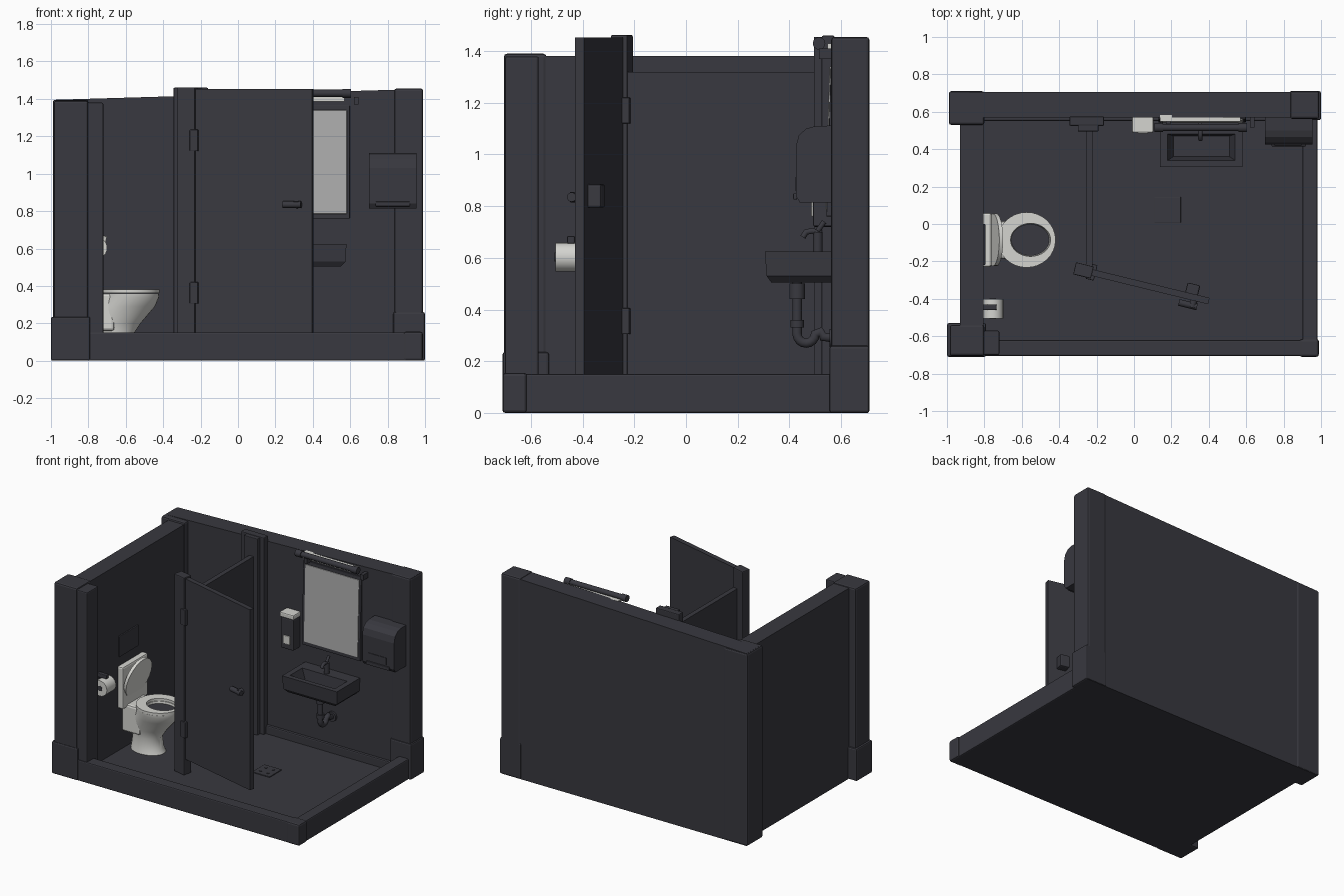
import bpy, bmesh, math
from mathutils import Vector, Matrix

if "Cube" in bpy.data.objects:
    bpy.data.objects.remove(bpy.data.objects["Cube"])


def material(name, r, g, b):
    m = bpy.data.materials.new(name)
    m.diffuse_color = (r, g, b, 1)
    m.use_nodes = True
    m.node_tree.nodes["Principled BSDF"].inputs["Base Color"].default_value = m.diffuse_color
    return m


DARK = material("charcoal", 0.040, 0.040, 0.050)
WHITE = material("ceramic_white", 0.66, 0.66, 0.63)
GLASS = material("mirror_grey", 0.42, 0.42, 0.42)


def finish(name, bm, mat, bevel=0.0, smooth=False):
    bmesh.ops.recalc_face_normals(bm, faces=bm.faces)
    me = bpy.data.meshes.new(name)
    bm.to_mesh(me)
    bm.free()
    ob = bpy.data.objects.new(name, me)
    bpy.context.collection.objects.link(ob)
    me.materials.append(mat)
    if bevel:
        b = ob.modifiers.new("bevel", 'BEVEL')
        b.width, b.segments = bevel, 2
    if smooth:
        bpy.context.view_layer.objects.active = ob
        ob.select_set(True)
        bpy.ops.object.shade_smooth_by_angle(angle=math.radians(40))
        ob.select_set(False)
    return ob


def box(name, x, y, z, mat=DARK, bevel=0.0, rot=0.0, edit=None):
    """Box from (min, max) ranges, turned about its own vertical axis."""
    bm = bmesh.new()
    bmesh.ops.create_cube(bm, size=1)
    c = Vector([(a + b) / 2 for a, b in (x, y, z)])
    s = [b - a for a, b in (x, y, z)]
    turn = Matrix.Rotation(rot, 3, 'Z')
    for v in bm.verts:
        v.co = c + turn @ Vector([v.co[i] * s[i] for i in range(3)])
        if edit:
            edit(v)
    return finish(name, bm, mat, bevel)


def loft(name, rings, mat=DARK, closed=False, smooth=False):
    """Skin a list of point rings; cap the ends or join them."""
    bm = bmesh.new()
    rs = [[bm.verts.new(p) for p in r] for r in rings]
    n = len(rs[0])
    for a, b in zip(rs, rs[1:] + ([rs[0]] if closed else [])):
        for i in range(n):
            j = (i + 1) % n
            bm.faces.new((a[i], a[j], b[j], b[i]))
    if not closed:
        bm.faces.new(rs[0])
        bm.faces.new(rs[-1])
    return finish(name, bm, mat, smooth=smooth)


def oval(cx, cy, rx, ry, z, n=32):
    return [(cx + rx * math.cos(2 * math.pi * i / n),
             cy + ry * math.sin(2 * math.pi * i / n), z) for i in range(n)]


def rect(x0, x1, y0, y1, z):
    return [(x0, y0, z), (x1, y0, z), (x1, y1, z), (x0, y1, z)]


def rod(name, a, b, r, mat=DARK, scale=None):
    a, b = Vector(a), Vector(b)
    bm = bmesh.new()
    bmesh.ops.create_cone(bm, cap_ends=True, segments=24, radius1=r, radius2=r,
                          depth=(b - a).length)
    if scale:
        bmesh.ops.scale(bm, vec=scale, verts=bm.verts)
    q = Vector((0, 0, 1)).rotation_difference(b - a).to_matrix().to_4x4()
    bmesh.ops.transform(bm, matrix=Matrix.Translation((a + b) / 2) @ q, verts=bm.verts)
    return finish(name, bm, mat, smooth=True)


def pipe(name, pts, r):
    cu = bpy.data.curves.new(name, 'CURVE')
    cu.dimensions, cu.bevel_depth, cu.bevel_resolution = '3D', r, 3
    cu.use_fill_caps = True
    sp = cu.splines.new('POLY')
    sp.points.add(len(pts) - 1)
    for p, co in zip(sp.points, pts):
        p.co = (*co, 1)
    cu.materials.append(DARK)
    ob = bpy.data.objects.new(name, cu)
    bpy.context.collection.objects.link(ob)
    return ob


# Floor slab, kerbs and skirting
box("floor", (-0.93, 0.97), (-0.69, 0.70), (0, 0.03))
box("front_kerb", (-0.82, 0.98), (-0.705, -0.62), (0, 0.152), bevel=0.008)
box("right_kerb", (0.90, 0.98), (-0.70, 0.60), (0, 0.15), bevel=0.008)
box("kerb_corner", (0.885, 0.988), (-0.71, -0.615), (0, 0.155), bevel=0.012)
box("back_skirting", (-0.81, 0.91), (0.552, 0.58), (0.02, 0.09), bevel=0.008)


# Walls: the back wall's top edge climbs to the right
def climb(v):
    if v.co.z > 0.7:
        v.co.z = 1.424 + 0.0295 * v.co.x


box("back_wall", (-0.98, 0.985), (0.57, 0.705), (0, 1.42), edit=climb)
box("left_wall", (-0.93, -0.805), (-0.69, 0.60), (0, 1.382))
box("right_pilaster", (0.835, 0.99), (0.562, 0.71), (0, 1.455), bevel=0.012)
box("right_pilaster_foot", (0.83, 1.0), (0.555, 0.71), (0, 0.26), bevel=0.01)
box("back_left_pilaster", (-0.99, -0.80), (0.53, 0.71), (0, 1.395), bevel=0.012)
box("front_left_pilaster", (-0.985, -0.80), (-0.705, -0.54), (0, 1.39), bevel=0.012)
box("front_left_foot", (-1.0, -0.79), (-0.71, -0.53), (0, 0.235), bevel=0.01)
box("front_trim_post", (-0.81, -0.72), (-0.70, -0.57), (0.03, 1.38), bevel=0.008)

# Cubicle partition and its posts
box("partition_panel", (-0.257, -0.222), (-0.23, 0.51), (0.14, 1.32))
box("wall_post", (-0.345, -0.16), (0.525, 0.575), (0.03, 1.46), bevel=0.006)
box("wall_post_neck", (-0.30, -0.19), (0.495, 0.53), (0.03, 1.455), bevel=0.004)

# Open door, set out along its own direction
START, END = Vector((-0.235, -0.257)), Vector((0.40, -0.412))
ALONG = (END - START).normalized()
FACE = Vector((ALONG.y, -ALONG.x))
TURN = math.atan2(ALONG.y, ALONG.x)


def door_box(name, d, off, z, bevel=0.0):
    """d: range along the door, off: range out from its centre plane."""
    c = START + ALONG * (sum(d) / 2) + FACE * (sum(off) / 2)
    hx, hy = (d[1] - d[0]) / 2, abs(off[1] - off[0]) / 2
    return box(name, (c.x - hx, c.x + hx), (c.y - hy, c.y + hy), z, DARK, bevel, TURN)


LENGTH = (END - START).length
door_box("door", (0, LENGTH), (-0.0175, 0.0175), (0.143, 1.452))
door_box("door_post", (-0.085, 0.012), (-0.033, 0.033), (0.03, 1.462), 0.005)
for z in (0.305, 1.12):
    door_box("door_hinge_front", (-0.015, 0.03), (0.0, 0.04), (z, z + 0.115), 0.004)
    door_box("door_hinge_back", (-0.01, 0.03), (-0.045, 0.0), (z, z + 0.10), 0.004)
door_box("door_latch", (0.52, 0.59), (-0.07, 0.0), (0.795, 0.885), 0.008)


def on_door(d, off, z):
    p = START + ALONG * d + FACE * off
    return (p.x, p.y, z)


rod("handle_hub", on_door(0.575, 0.0, 0.835), on_door(0.575, 0.055, 0.835), 0.02)
rod("handle_lever", on_door(0.60, 0.045, 0.835), on_door(0.50, 0.045, 0.835), 0.018)

# Toilet: pedestal and bowl, seat ring, raised lid, tank
CY = -0.085
outer = [(-0.66, 0.125, 0.095, 0.03), (-0.665, 0.115, 0.088, 0.06),
         (-0.665, 0.105, 0.08, 0.14), (-0.65, 0.13, 0.095, 0.20),
         (-0.60, 0.157, 0.125, 0.29), (-0.575, 0.153, 0.143, 0.34),
         (-0.575, 0.153, 0.145, 0.36)]
inner = [(-0.553, 0.106, 0.087, 0.36), (-0.56, 0.09, 0.075, 0.30)]
loft("toilet_bowl", [oval(x, CY, a, b, z) for x, a, b, z in outer + inner], WHITE, smooth=True)
loft("toilet_inner", [oval(-0.555, CY, 0.104, 0.085, z) for z in (0.315, 0.345)], DARK)
loft("toilet_seat", [oval(-0.574, CY, 0.155, 0.148, 0.362), oval(-0.574, CY, 0.155, 0.148, 0.38),
                     oval(-0.553, CY, 0.107, 0.088, 0.38), oval(-0.553, CY, 0.107, 0.088, 0.362)],
     WHITE, closed=True, smooth=True)
box("toilet_back", (-0.805, -0.66), (CY - 0.10, CY + 0.10), (0.16, 0.36), WHITE, 0.015)
box("toilet_tank", (-0.81, -0.762), (CY - 0.145, CY + 0.145), (0.34, 0.645), WHITE, 0.012)
rod("toilet_lid", (-0.735, CY, 0.525), (-0.755, CY, 0.53), 0.145, WHITE, (1, 0.97, 1))
box("flush_plate", (-0.81, -0.795), (-0.22, 0.0), (0.71, 0.86), bevel=0.004)

# Toilet paper roll and holder
rod("paper_roll", (-0.755, -0.505, 0.603), (-0.755, -0.40, 0.603), 0.056, WHITE)
rod("paper_roll_core", (-0.755, -0.508, 0.603), (-0.755, -0.397, 0.603), 0.018)
box("paper_holder", (-0.81, -0.735), (-0.46, -0.43), (0.655, 0.685), bevel=0.005)


# Mirror leaning slightly back, with the lamp above
def lean(v):
    v.co.y += (v.co.z - 0.76) * 0.03


box("mirror_frame", (0.13, 0.598), (0.543, 0.57), (0.76, 1.365), bevel=0.004, edit=lean)
box("mirror_glass", (0.15, 0.582), (0.538, 0.546), (0.785, 1.34), GLASS, 0.003, edit=lean)
rod("lamp_tube", (0.11, 0.515, 1.43), (0.605, 0.515, 1.43), 0.019)
for x in (0.11, 0.56):
    rod("lamp_end", (x, 0.515, 1.43), (x + 0.045, 0.515, 1.43), 0.024)
    box("lamp_bracket", (x + 0.06, x + 0.085), (0.515, 0.575), (1.37, 1.41))
box("lamp_strip", (0.14, 0.57), (0.548, 0.582), (1.385, 1.43), WHITE)

# Soap dispenser
box("soap_body", (-0.005, 0.10), (0.492, 0.575), (0.72, 0.945), DARK, 0.008)
box("soap_cap", (-0.01, 0.103), (0.488, 0.575), (0.945, 0.98), WHITE, 0.008)
box("soap_button", (0.02, 0.075), (0.484, 0.50), (0.76, 0.82), WHITE, 0.003)


# Hand towel dispenser with a sloped, rounded hood and a tray slot
def side(x):
    return [(x, y, z) for y, z in
            ((0.575, 0.815), (0.44, 0.815), (0.425, 0.84), (0.425, 1.03),
             (0.437, 1.075), (0.465, 1.10), (0.50, 1.11), (0.575, 1.112))]


loft("towel_dispenser", [side(0.70), side(0.955)])
box("towel_lip", (0.735, 0.92), (0.415, 0.43), (0.825, 0.85), bevel=0.004)
box("towel_slot", (0.75, 0.895), (0.421, 0.43), (0.86, 0.91))

# Basin with recess, tap and trap
loft("basin", [rect(0.17, 0.55, 0.33, 0.575, 0.505), rect(0.145, 0.575, 0.312, 0.575, 0.53),
               rect(0.14, 0.58, 0.305, 0.575, 0.625), rect(0.18, 0.54, 0.34, 0.48, 0.625),
               rect(0.21, 0.51, 0.36, 0.47, 0.55)])
rod("tap_base", (0.355, 0.51, 0.62), (0.355, 0.51, 0.70), 0.018)
pipe("tap_spout", [(0.355, 0.515, 0.69), (0.355, 0.49, 0.705), (0.355, 0.465, 0.70),
                   (0.355, 0.452, 0.68)], 0.012)
rod("tap_lever", (0.355, 0.51, 0.705), (0.355, 0.535, 0.74), 0.01)
trap = [(0.36, 0.43, 0.51), (0.36, 0.43, 0.31)]
trap += [(0.36, 0.465 - 0.035 * math.cos(t * math.pi / 8),
          0.305 - 0.035 * math.sin(t * math.pi / 8)) for t in range(9)]
trap += [(0.36, 0.52, 0.315), (0.36, 0.53, 0.295), (0.36, 0.575, 0.29)]
pipe("drain_trap", trap, 0.019)
rod("trap_collar", (0.36, 0.43, 0.44), (0.36, 0.43, 0.50), 0.03)
rod("trap_nut", (0.36, 0.43, 0.33), (0.36, 0.43, 0.36), 0.026)
rod("trap_flange", (0.36, 0.555, 0.29), (0.36, 0.575, 0.29), 0.035)

# Floor drain
box("floor_drain", (0.11, 0.25), (0.005, 0.145), (0.028, 0.036), bevel=0.002)
for x in (0.15, 0.21):
    for y in (0.045, 0.105):
        rod("drain_stud", (x, y, 0.034), (x, y, 0.040), 0.01)
